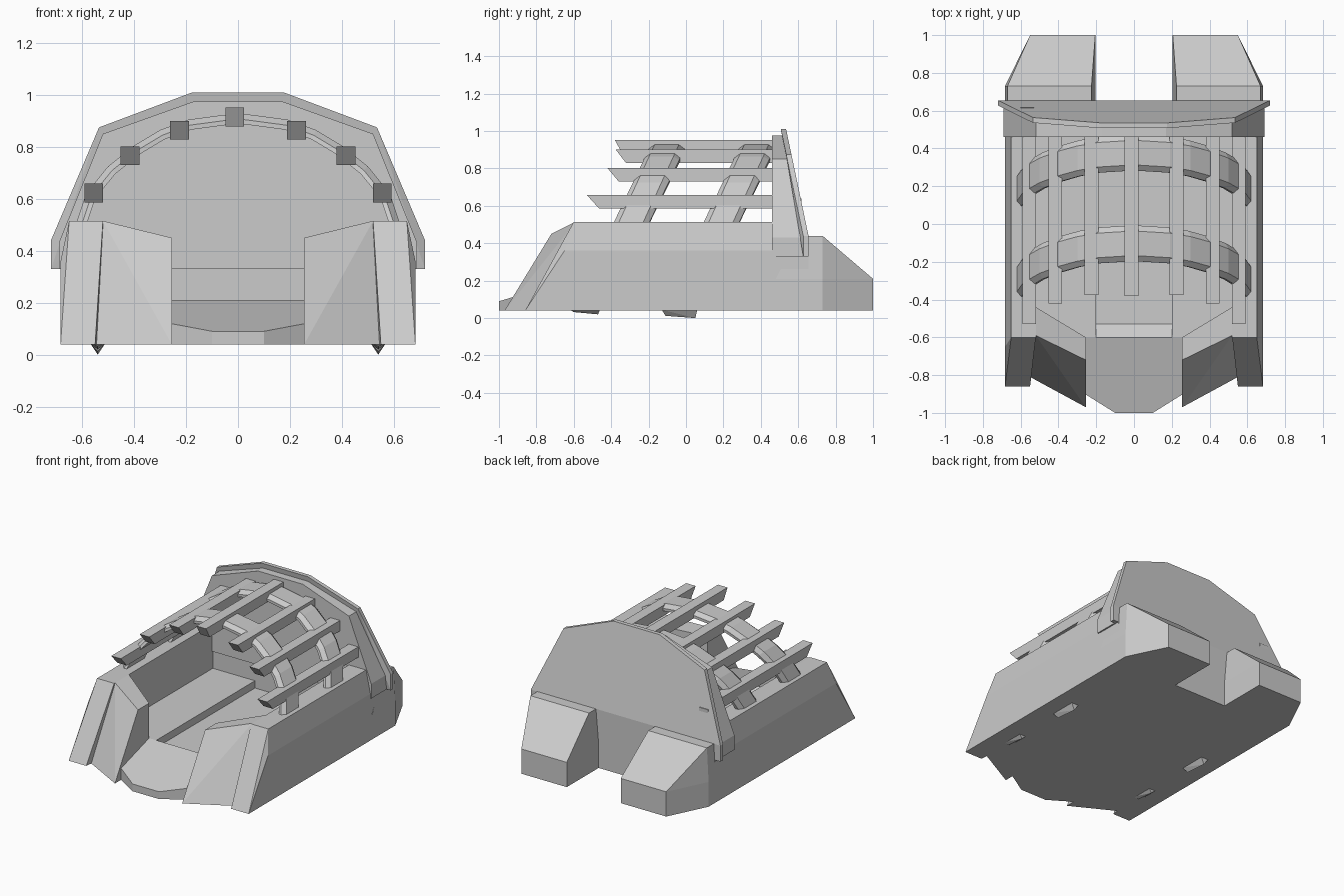
import bpy, bmesh
from mathutils import Vector

if "Cube" in bpy.data.objects:
    bpy.data.objects.remove(bpy.data.objects["Cube"])


def finish(name, bm):
    bmesh.ops.recalc_face_normals(bm, faces=bm.faces)
    me = bpy.data.meshes.new(name)
    bm.to_mesh(me)
    bm.free()
    ob = bpy.data.objects.new(name, me)
    bpy.context.collection.objects.link(ob)
    return ob


def hull(name, pts, mirror=False):
    """Convex flat-faced solid from its corner points; mirror adds a -x twin."""
    for side, s in ((("right", 1), ("left", -1)) if mirror else (("", 1),)):
        bm = bmesh.new()
        for x, y, z in pts:
            bm.verts.new((s * x, y, z))
        r = bmesh.ops.convex_hull(bm, input=bm.verts[:])
        loose = [v for v in bm.verts if not v.link_faces]
        bmesh.ops.delete(bm, geom=loose, context='VERTS')
        bmesh.ops.dissolve_limit(bm, angle_limit=0.02, verts=bm.verts[:], edges=bm.edges[:])
        finish((side + "_" + name).strip("_"), bm)


def box(name, x0, x1, y0, y1, z0, z1, mirror=False):
    hull(name, [(x, y, z) for x in (x0, x1) for y in (y0, y1) for z in (z0, z1)], mirror)


# Floor: sunken centre strip between raised sides, with a sloped front lip
box("floor_centre", -0.21, 0.21, -0.6, 0.65, 0.04, 0.16)
box("floor_side", 0.2, 0.56, -0.45, 0.65, 0.04, 0.21, True)
hull("floor_side_front", [(x, y, z) for x, y in
     ((0.2, -0.44), (0.55, -0.44), (0.27, -0.6), (0.2, -0.6)) for z in (0.04, 0.21)], True)
hull("floor_lip", [(x, y, z) for x in (-0.2, 0.2) for y, z in
     ((-0.6, 0.1), (-0.6, 0.21), (-0.53, 0.16), (-0.53, 0.1))])

# Pointed entry ramp
hull("entry_ramp", [(s * x, y, z) for s in (-1, 1) for x, y, z in (
    (0.1, -1, 0.04), (0.1, -1, 0.09), (0.26, -0.9, 0.04), (0.26, -0.9, 0.12),
    (0.26, -0.6, 0.04), (0.26, -0.6, 0.21))])

# Side walls with sloped front and chamfered top
hull("side_wall", [
    (0.55, -0.86, 0.04), (0.683, -0.86, 0.04), (0.55, -0.65, 0.36), (0.683, -0.65, 0.36),
    (0.52, -0.6, 0.515), (0.65, -0.6, 0.515), (0.52, 0.48, 0.04), (0.683, 0.48, 0.04),
    (0.683, 0.48, 0.36), (0.65, 0.48, 0.515), (0.52, 0.48, 0.515), (0.52, -0.6, 0.04)], True)

# Angled front wings beside the ramp
hull("front_wing", [
    (0.255, -0.97, 0.04), (0.55, -0.81, 0.04), (0.55, -0.44, 0.04), (0.255, -0.6, 0.04),
    (0.255, -0.74, 0.36), (0.55, -0.635, 0.36),
    (0.255, -0.72, 0.45), (0.52, -0.59, 0.515), (0.52, -0.44, 0.515), (0.255, -0.6, 0.45)], True)


# Leaning rear shield, its thin rim and lower rear wall
def lean(z):
    return 0.655 - max(0, z - 0.44) * 0.21


body = [(0.69, 0.33), (0.69, 0.43), (0.52, 0.85), (0.17, 0.975)]
hull("rear_shield", [(s * x, y, z) for s in (-1, 1) for x, z in body
                     for y in (0.46, lean(z) - 0.01)])
rim = [(0.72, 0.33), (0.72, 0.44), (0.535, 0.875), (0.175, 1.01)]
hull("shield_rim", [(s * x, lean(z) + d, z) for s in (-1, 1) for x, z in rim for d in (-0.028, 0)])
box("rear_wall_lower", -0.68, 0.68, 0.47, 0.655, 0.04, 0.34)
box("shield_latch", -0.6, -0.53, 0.58, 0.618, 0.6, 0.64)

# Rear blocks
plan = [(0.205, 0.48), (0.683, 0.48), (0.683, 0.73), (0.55, 1), (0.205, 1)]
hull("rear_block", [(x, y, z) for x, y in plan for z in (0.04, 0.21)] +
     [(0.225, 0.6, 0.44), (0.225, 0.73, 0.44), (0.67, 0.6, 0.44), (0.67, 0.73, 0.44)], True)


# Roof slats: square bars with undercut front ends
def slat(name, x, z, y, cut, mirror):
    h = 0.036
    hull(name, [(x + s, yy, z + t) for s in (-h, h)
                for yy, t in ((y, h), (y + cut, -h), (0.47, h), (0.47, -h))], mirror)


slat("roof_slat_top", -0.013, 0.915, -0.38, 0.04, False)
slat("roof_slat_upper", 0.225, 0.864, -0.375, 0.055, True)
slat("roof_slat_middle", 0.416, 0.766, -0.42, 0.06, True)
slat("roof_slat_lower", 0.555, 0.622, -0.53, 0.065, True)

# Two leaning arch bands under the slats, with chamfered edges
half = [(0.635, 0.47), (0.585, 0.62), (0.5, 0.725), (0.4, 0.805), (0.3, 0.865), (0.19, 0.905)]
path = half + [(0, 0.93)] + [(-x, z) for x, z in reversed(half)]
section = [(0.0, 0.04), (0.0, 0.022), (0.03, 0), (0.16, 0), (0.19, 0.022), (0.19, 0.04)]
for name, y0 in (("front_arch", -0.39), ("back_arch", 0.09)):
    bm = bmesh.new()
    rings = []
    for i, (x, z) in enumerate(path):
        a, b = path[max(i - 1, 0)], path[min(i + 1, len(path) - 1)]
        t = Vector((b[0] - a[0], b[1] - a[1])).normalized()
        n = Vector((-t.y, t.x))  # inward direction
        y = y0 + (z - 0.51) * 0.46
        rings.append([bm.verts.new((x + n.x * d * (1 if n.dot((x, z - 0.4)) < 0 else -1), y + w,
                                    z + n.y * d * (1 if n.dot((x, z - 0.4)) < 0 else -1)))
                      for w, d in section])
    k = len(section)
    for r, q in zip(rings, rings[1:]):
        for j in range(k):
            bm.faces.new((r[j], r[(j + 1) % k], q[(j + 1) % k], q[j]))
    bm.faces.new(rings[0])
    bm.faces.new(rings[-1])
    finish(name, bm)

# Small keel fins under the hull
for name, y0, y1, z in (("front_fin", -0.62, -0.46, 0.02), ("middle_fin", -0.13, 0.06, 0.0)):
    hull(name, [(0.51, y0, 0.045), (0.57, y0, 0.045), (0.51, y1, 0.045), (0.57, y1, 0.045),
                (0.54, y0 + 0.02, z + 0.012), (0.54, y1 - 0.01, z)], True)
